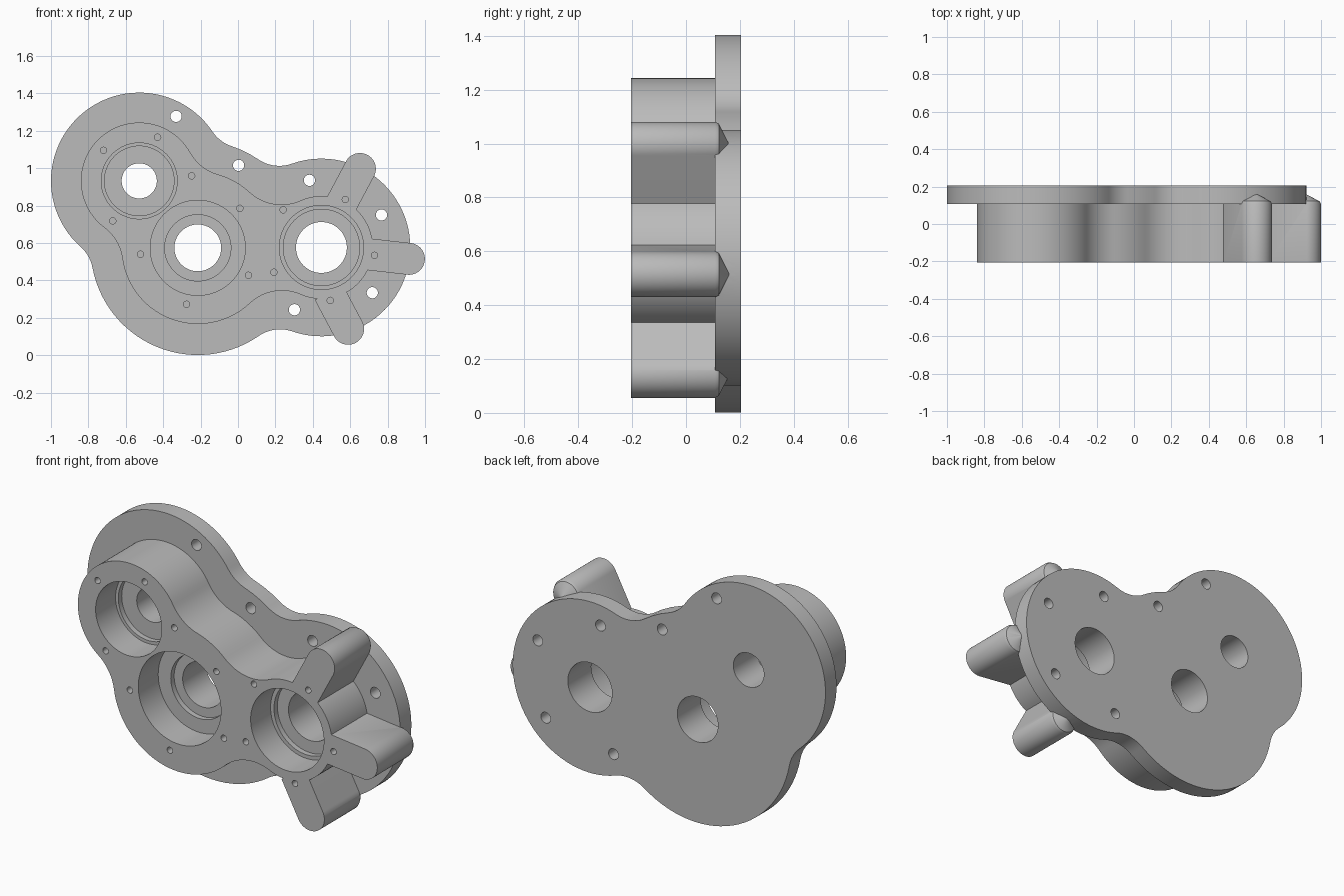
import bpy, bmesh, math
from mathutils import Vector

if "Cube" in bpy.data.objects:
    bpy.data.objects.remove(bpy.data.objects["Cube"])

FRONT, STEP, BACK = -0.205, 0.108, 0.205
A, B, C = Vector((-0.528, 0.932)), Vector((-0.215, 0.574)), Vector((0.446, 0.576))

grey = bpy.data.materials.new("cast_grey")
grey.diffuse_color = (0.5, 0.5, 0.5, 1)
grey.use_nodes = True
grey.node_tree.nodes["Principled BSDF"].inputs["Base Color"].default_value = grey.diffuse_color


def arc(c, r, a0, a1):
    n = max(2, int(abs(a1 - a0) / math.radians(4)))
    return [c + r * Vector((math.cos(a0 + (a1 - a0) * i / n), math.sin(a0 + (a1 - a0) * i / n)))
            for i in range(n + 1)]


def angle(v):
    return math.atan2(v.y, v.x)


def blended_outline(circles, f):
    """Counterclockwise outline of circles joined by concave fillets of radius f."""
    n = len(circles)
    fil = []
    for i in range(n):
        (p, r), (q, s) = circles[i], circles[(i + 1) % n]
        d = (q - p).length
        u = (q - p) / d
        a = (d * d + (r + f) ** 2 - (s + f) ** 2) / (2 * d)
        h = math.sqrt((r + f) ** 2 - a * a)
        fil.append(p + u * a + Vector((u.y, -u.x)) * h)
    pts = []
    for i in range(n):
        c, r = circles[i]
        nxt = circles[(i + 1) % n][0]
        a0, a1 = angle(fil[i - 1] - c), angle(fil[i] - c)
        pts += arc(c, r, a0, a0 + (a1 - a0) % math.tau)
        b0, b1 = angle(c - fil[i]), angle(nxt - fil[i])
        pts += arc(fil[i], f, b0, b0 - (b0 - b1) % math.tau)[1:-1]
    return pts


def loft(bm, rings):
    """Closed solid through matching (points, y) rings."""
    loops = [[bm.verts.new((p.x, y, p.y)) for p in pts] for pts, y in rings]
    faces = [bm.faces.new(loops[0]), bm.faces.new(loops[-1])]
    for lo, hi in zip(loops, loops[1:]):
        for i in range(len(lo)):
            faces.append(bm.faces.new((lo[i - 1], lo[i], hi[i], hi[i - 1])))
    bmesh.ops.recalc_face_normals(bm, faces=faces)


def finish(bm, name):
    me = bpy.data.meshes.new(name)
    bm.to_mesh(me)
    bm.free()
    me.materials.append(grey)
    ob = bpy.data.objects.new(name, me)
    bpy.context.collection.objects.link(ob)
    return ob


def solid(name, rings):
    bm = bmesh.new()
    loft(bm, rings)
    return finish(bm, name)


def combine(target, other, op):
    m = target.modifiers.new(op, 'BOOLEAN')
    m.operation, m.object, m.solver = op, other, 'EXACT'
    bpy.context.view_layer.objects.active = target
    bpy.ops.object.modifier_apply(modifier=m.name)
    bpy.data.objects.remove(other)


# Flange plate and raised bearing block
plate = blended_outline([(A, 0.472), (B, 0.573), (C, 0.475), (B, 0.573)], 0.2)
block = blended_outline([(A, 0.312), (B, 0.407), (C, 0.275), (B, 0.407)], 0.25)
housing = solid("gear_housing", [(plate, STEP), (plate, BACK)])
combine(housing, solid("bearing_block", [(block, FRONT), (block, 0.15)]), 'UNION')


# Three side lugs with tapered rear ends
def lug_ring(tip, deg, length, w):
    a = math.radians(deg)
    root = tip - length * Vector((math.cos(a), math.sin(a)))
    side = w * Vector((-math.sin(a), math.cos(a)))
    return arc(tip, w, a - math.pi / 2, a + math.pi / 2) + [root + side, root - side]


for tip, deg, length in (((0.652, 0.996), 62, 0.3), ((0.914, 0.515), -6.5, 0.3),
                         ((0.589, 0.141), -62, 0.22)):
    sections = ((0.085, FRONT), (0.085, 0.108), (0.078, 0.122), (0.003, 0.16))
    combine(housing, solid("lug", [(lug_ring(Vector(tip), deg, length, w), y)
                                   for w, y in sections]), 'UNION')

# Stepped bearing bores, through bolt holes and blind screw holes
cut = bmesh.new()


def bore(c, steps):
    loft(cut, [(arc(Vector(c), r, 0, math.tau)[:-1], y) for r, y in steps])


for c, wide, mid, small in ((A, 0.203, 0.186, 0.094), (B, 0.254, 0.177, 0.125),
                            (C, 0.225, 0.204, 0.136)):
    bore(c, [(wide, -0.3), (wide, -0.03), (mid, -0.03), (mid, 0.0), (small, 0.0), (small, 0.3)])

for c in ((-0.331, 1.277), (0.003, 1.015), (0.382, 0.935),
          (0.767, 0.75), (0.718, 0.334), (0.302, 0.243)):
    bore(c, [(0.03, 0.0), (0.03, 0.3)])

screws = [(-0.719, 1.095), (-0.43, 1.165), (-0.248, 0.959), (-0.67, 0.718),
          (0.01, 0.785), (0.056, 0.427), (-0.275, 0.272), (-0.521, 0.54)]
screws += [tuple(C + 0.287 * Vector((math.cos(a), math.sin(a))))
           for a in (math.radians(63.5 + 72 * k) for k in range(5))]
for c in screws:
    bore(c, [(0.017, -0.3), (0.017, -0.08)])

combine(housing, finish(cut, "hole_cutters"), 'DIFFERENCE')

# Smooth curved walls, crisp rims
bpy.ops.object.select_all(action='DESELECT')
housing.select_set(True)
bpy.context.view_layer.objects.active = housing
bpy.ops.object.shade_smooth_by_angle(angle=math.radians(30))
